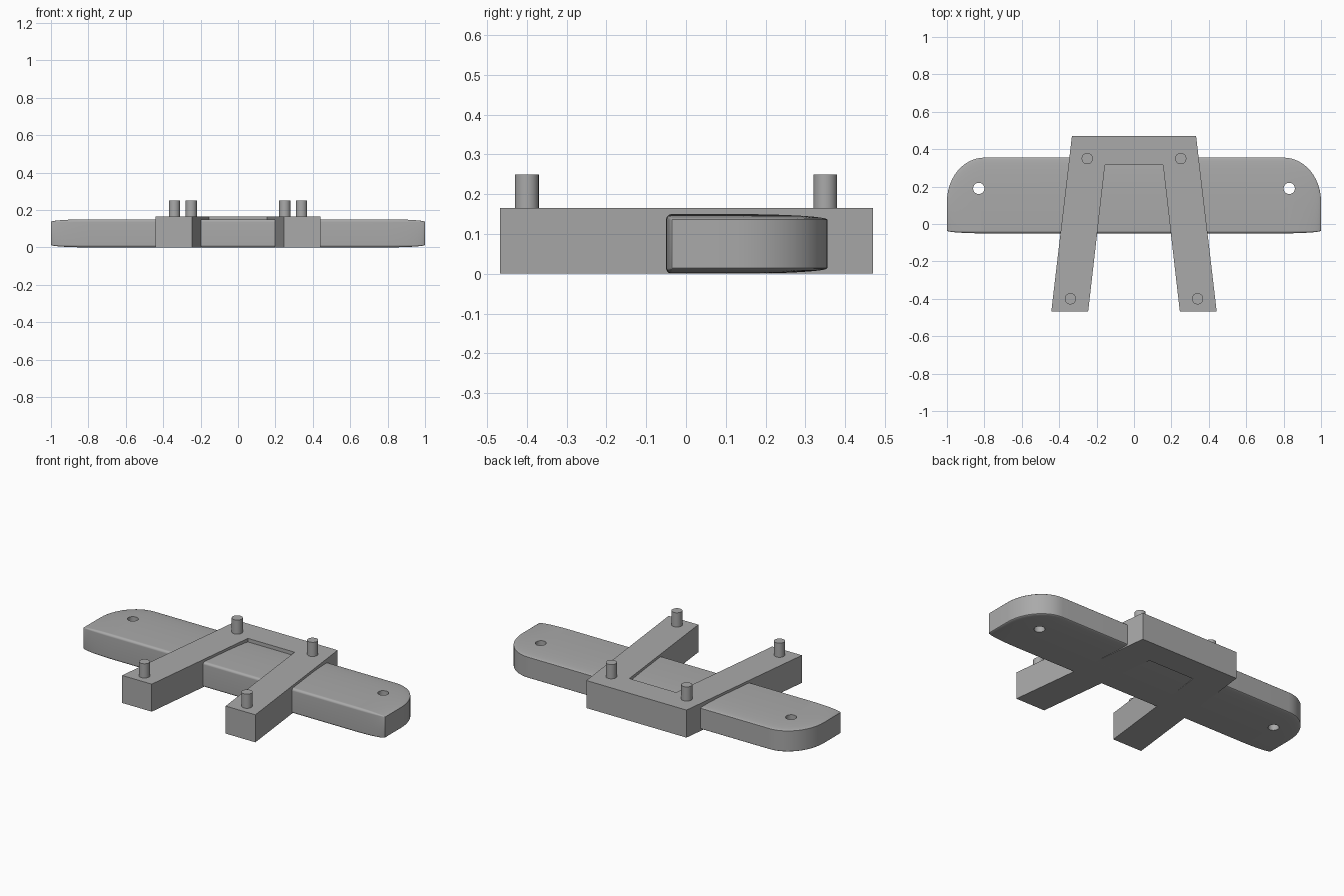
import bpy, bmesh, math
from mathutils import Vector

if "Cube" in bpy.data.objects:
    bpy.data.objects.remove(bpy.data.objects["Cube"], do_unlink=True)

grey = bpy.data.materials.new("plain grey")
grey.use_nodes = True
colour = (0.4, 0.4, 0.4, 1)
grey.diffuse_color = colour
grey.node_tree.nodes["Principled BSDF"].inputs["Base Color"].default_value = colour


def add_object(name, bm):
    bmesh.ops.recalc_face_normals(bm, faces=bm.faces)
    mesh = bpy.data.meshes.new(name)
    bm.to_mesh(mesh)
    bm.free()
    mesh.materials.append(grey)
    obj = bpy.data.objects.new(name, mesh)
    bpy.context.collection.objects.link(obj)
    return obj


def smooth(obj):
    bpy.ops.object.select_all(action="DESELECT")
    obj.select_set(True)
    bpy.context.view_layer.objects.active = obj
    bpy.ops.object.shade_smooth_by_angle(angle=math.radians(35))


def cylinder(name, x, y, z0, z1, radius=0.03):
    bm = bmesh.new()
    bmesh.ops.create_cone(bm, cap_ends=True, segments=32, radius1=radius,
                          radius2=radius, depth=z1 - z0)
    bmesh.ops.translate(bm, vec=(x, y, (z0 + z1) / 2), verts=bm.verts)
    return add_object(name, bm)


# Crossbar: hull of elliptical corners, tight at the front and broad at the back
def crossbar():
    bm = bmesh.new()
    steps = 12
    for sx in (-1, 1):
        for sy, y0, ry in ((-1, -0.035, 0.015), (1, 0.12, 0.235)):
            for sz, z0 in ((-1, 0.014), (1, 0.136)):
                for i in range(steps + 1):
                    lat = math.pi / 2 * i / steps
                    for j in range(steps + 1 if i < steps else 1):
                        lon = math.pi / 2 * j / steps
                        bm.verts.new((sx * (0.8 + 0.2 * math.cos(lat) * math.cos(lon)),
                                      y0 + sy * ry * math.cos(lat) * math.sin(lon),
                                      z0 + sz * 0.014 * math.sin(lat)))
    bmesh.ops.remove_doubles(bm, verts=bm.verts, dist=1e-5)
    hull = bmesh.ops.convex_hull(bm, input=bm.verts)
    loose = [v for v in hull["geom_interior"] if isinstance(v, bmesh.types.BMVert)]
    bmesh.ops.delete(bm, geom=loose, context="VERTS")
    bmesh.ops.dissolve_limit(bm, angle_limit=math.radians(0.05),
                             verts=bm.verts, edges=bm.edges)
    return add_object("crossbar", bm)


bar = crossbar()

# Holes through both ends of the crossbar
for side, x in (("left", 0.83), ("right", -0.83)):
    cutter = cylinder(side + "_hole_cutter", x, 0.19, -0.1, 0.3)
    cutter.hide_render = True
    cutter.hide_set(True)
    hole = bar.modifiers.new(side + "_hole", "BOOLEAN")
    hole.operation = "DIFFERENCE"
    hole.solver = "EXACT"
    hole.object = cutter

# Bake the holes, then discard the cutters
depsgraph = bpy.context.evaluated_depsgraph_get()
bar_mesh = bpy.data.meshes.new_from_object(bar.evaluated_get(depsgraph))
bar.modifiers.clear()
bar.data = bar_mesh
for side in ("left", "right"):
    bpy.data.objects.remove(bpy.data.objects[side + "_hole_cutter"], do_unlink=True)
smooth(bar)

# Frame: splayed legs joined by a back beam
half = [(0.155, 0.315), (0.245, -0.467), (0.442, -0.467), (0.332, 0.47)]
outline = half + [(-x, y) for x, y in reversed(half)]
bm = bmesh.new()
base = bm.faces.new([bm.verts.new((x, y, 0)) for x, y in outline])
top = bmesh.ops.extrude_face_region(bm, geom=[base], use_keep_orig=True)
bmesh.ops.translate(bm, vec=Vector((0, 0, 0.165)),
                    verts=[v for v in top["geom"] if isinstance(v, bmesh.types.BMVert)])
add_object("splayed_frame", bm)

# Pegs standing on the frame
for side, s in (("left", 1), ("right", -1)):
    for place, x, y in (("back", 0.25, 0.35), ("front", 0.34, -0.4)):
        smooth(cylinder(f"{place}_{side}_peg", s * x, y, 0.15, 0.25))
